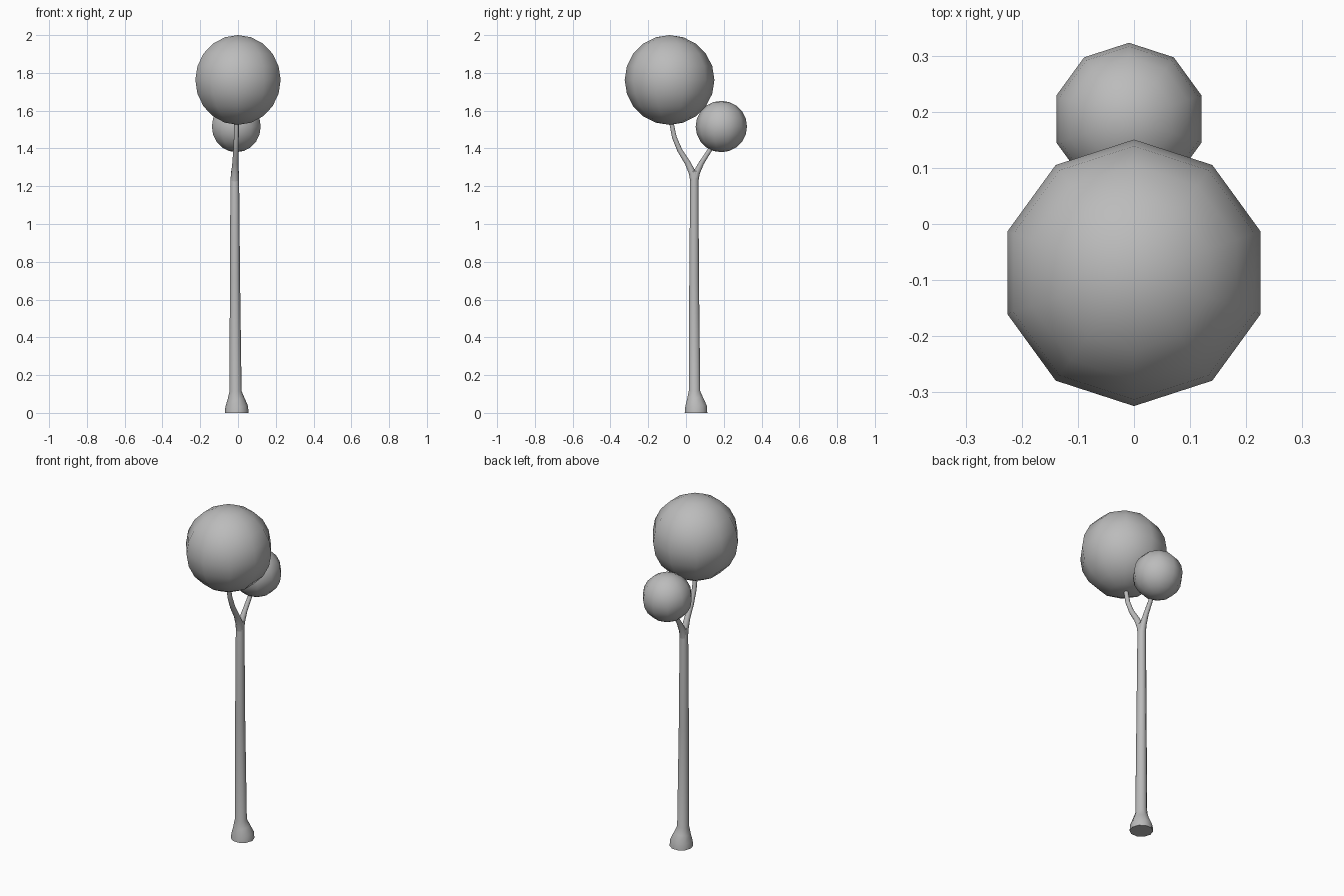
import bpy, bmesh, math
from mathutils import Vector

cube = bpy.data.objects.get("Cube")
if cube:
    bpy.data.objects.remove(cube)

grey = bpy.data.materials.new("plain grey")
grey.use_nodes = True
colour = (0.5, 0.5, 0.5, 1)
grey.diffuse_color = colour
grey.node_tree.nodes["Principled BSDF"].inputs["Base Color"].default_value = colour

SIDES = 10


def finish(bm, name, angle):
    """Turn a bmesh into a smooth shaded object."""
    bmesh.ops.recalc_face_normals(bm, faces=bm.faces)
    mesh = bpy.data.meshes.new(name)
    bm.to_mesh(mesh)
    bm.free()
    mesh.materials.append(grey)
    obj = bpy.data.objects.new(name, mesh)
    bpy.context.collection.objects.link(obj)
    bpy.ops.object.select_all(action="DESELECT")
    obj.select_set(True)
    bpy.context.view_layer.objects.active = obj
    bpy.ops.object.shade_smooth_by_angle(angle=math.radians(angle))
    return obj


def tube(name, stations):
    """Capped tube through (x, y, z, radius) stations."""
    bm = bmesh.new()
    points = [Vector(s[:3]) for s in stations]
    rings = []
    for i, p in enumerate(points):
        tangent = points[min(i + 1, len(points) - 1)] - points[max(i - 1, 0)]
        if i == 0:
            tangent = Vector((0, 0, 1))
        across = Vector((0, 1, 0)).cross(tangent).normalized()
        other = tangent.cross(across).normalized()
        ring = []
        for k in range(SIDES):
            a = math.tau * k / SIDES
            offset = across * math.cos(a) + other * math.sin(a)
            ring.append(bm.verts.new(p + offset * stations[i][3]))
        rings.append(ring)
    for low, high in zip(rings, rings[1:]):
        for k in range(SIDES):
            n = (k + 1) % SIDES
            bm.faces.new((low[k], low[n], high[n], high[k]))
    bm.faces.new(rings[0])
    bm.faces.new(rings[-1])
    return finish(bm, name, 50)


def ball(name, centre, radius):
    """Ten-sided round crown."""
    bm = bmesh.new()
    bmesh.ops.create_uvsphere(bm, u_segments=SIDES, v_segments=SIDES, radius=radius)
    bmesh.ops.translate(bm, verts=bm.verts, vec=centre)
    return finish(bm, name, 60)


# Trunk with flared foot
tube("trunk", [
    (-0.007, 0.053, 0, 0.063), (-0.007, 0.053, 0.035, 0.060),
    (-0.010, 0.048, 0.075, 0.045), (-0.013, 0.045, 0.115, 0.032),
    (-0.016, 0.043, 0.70, 0.027), (-0.017, 0.044, 1.23, 0.023),
    (-0.016, 0.046, 1.28, 0.020)])

# Forked branches reaching into the crowns
tube("front_branch", [
    (-0.017, 0.044, 1.22, 0.022), (-0.016, 0.034, 1.27, 0.020),
    (-0.014, 0.008, 1.325, 0.016), (-0.011, -0.033, 1.39, 0.014),
    (-0.009, -0.062, 1.46, 0.013), (-0.008, -0.078, 1.54, 0.012),
    (-0.008, -0.082, 1.60, 0.011)])
tube("back_branch", [
    (-0.017, 0.044, 1.22, 0.022), (-0.016, 0.055, 1.27, 0.019),
    (-0.014, 0.083, 1.325, 0.014), (-0.011, 0.125, 1.39, 0.012),
    (-0.009, 0.155, 1.45, 0.011)])

# Crowns
ball("large_crown", (0, -0.087, 1.7625), 0.2375)
ball("small_crown", (-0.009, 0.187, 1.516), 0.136)
